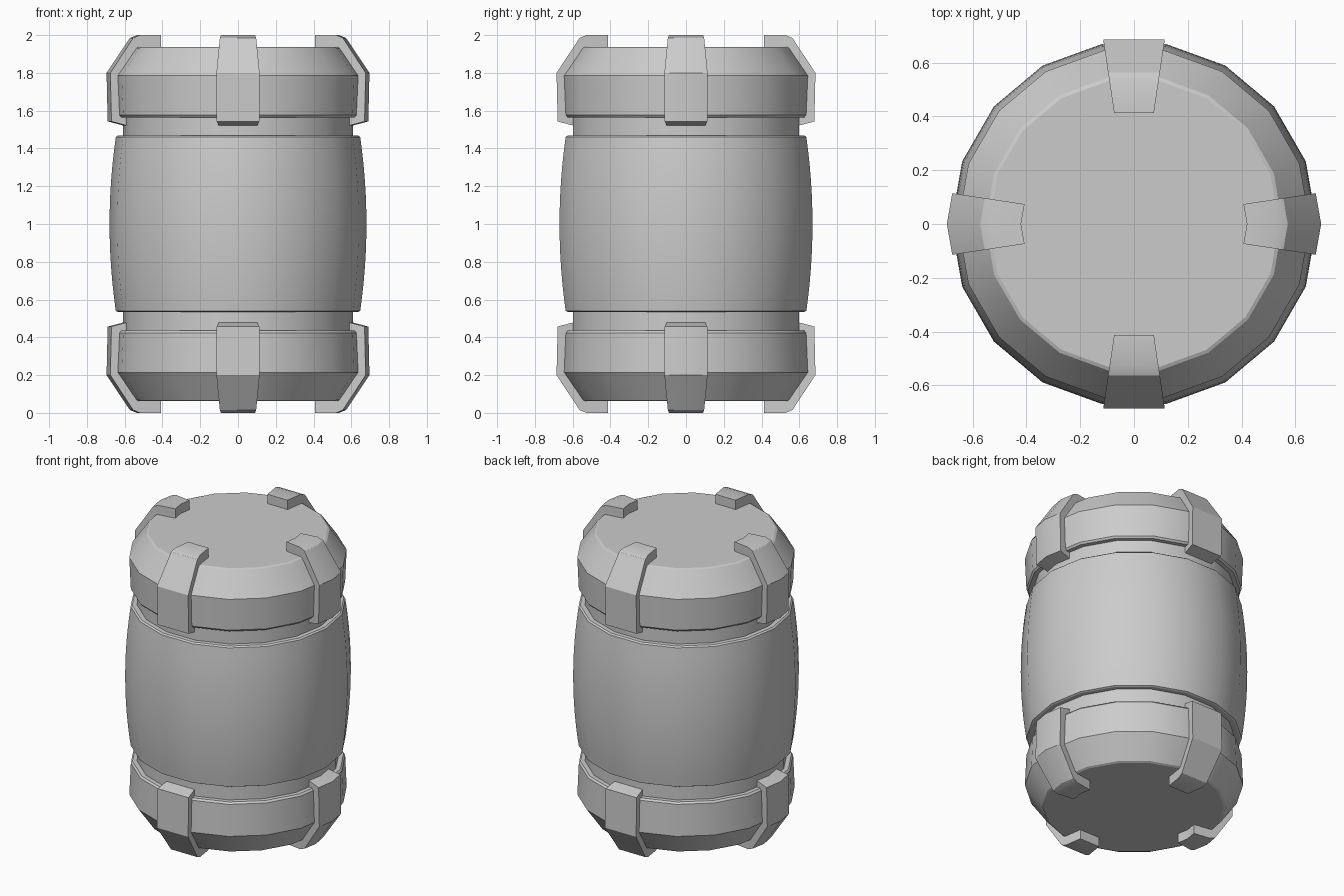
import bpy, bmesh, math

if "Cube" in bpy.data.objects:
    bpy.data.objects.remove(bpy.data.objects["Cube"])

SIDES = 18
K = math.tan(math.radians(10))


def finish(bm, name):
    bmesh.ops.recalc_face_normals(bm, faces=bm.faces)
    me = bpy.data.meshes.new(name)
    bm.to_mesh(me)
    bm.free()
    ob = bpy.data.objects.new(name, me)
    bpy.context.collection.objects.link(ob)
    bpy.ops.object.select_all(action='DESELECT')
    ob.select_set(True)
    bpy.context.view_layer.objects.active = ob
    bpy.ops.object.shade_smooth_by_angle(angle=math.radians(25))
    return ob


def lathe(name, profile, cap_end=False):
    """Spin (radius, z) points into an 18-sided shell."""
    bm = bmesh.new()
    rings = []
    for r, z in profile:
        rings.append([bm.verts.new((r * math.cos(2 * math.pi * i / SIDES),
                                    r * math.sin(2 * math.pi * i / SIDES), z))
                      for i in range(SIDES)])
    for a, b in zip(rings, rings[1:]):
        for i in range(SIDES):
            j = (i + 1) % SIDES
            bm.faces.new((a[i], a[j], b[j], b[i]))
    if cap_end:
        bm.faces.new(rings[-1])
    return finish(bm, name)


def flip(z, top):
    return z if top else 2 - z


def clamp(name, profile, angle, on_corner, top):
    """Wedge-shaped bracket following the cap; bent where it sits on a corner."""
    bm = bmesh.new()
    c, s = math.cos(angle), math.sin(angle)
    rows = []
    for t in (-1, 0, 1):
        row = []
        for r, z in profile:
            w = 0.074 + 0.146 * (r - 0.42)
            x = r - abs(t) * w * K if on_corner else r * math.cos(math.radians(10))
            y = t * w
            row.append(bm.verts.new((x * c - y * s, x * s + y * c, flip(z, top))))
        rows.append(row)
    n = len(profile)
    for a, b in zip(rows, rows[1:]):
        for i in range(n):
            j = (i + 1) % n
            bm.faces.new((a[i], a[j], b[j], b[i]))
    bm.faces.new(rows[0])
    bm.faces.new(rows[-1])
    return finish(bm, name)


# inner barrel seen in the two grooves
lathe("inner_barrel", [(0.608, 0.42), (0.608, 1.58)])

# bulging middle body with chamfered rims
bulge = [(0.68 - 0.033 * (t / 6) ** 2, 1 + 0.46 * t / 6) for t in range(-6, 7)]
lathe("body", [(0.605, 0.535), (0.637, 0.535)] + bulge + [(0.637, 1.468), (0.605, 1.468)])

# end caps
cap = [(0.605, 1.565), (0.636, 1.565), (0.646, 1.577), (0.655, 1.785),
       (0.553, 1.932), (0.54, 1.938)]
# bracket cross-section, hooked under the cap rim
bracket = [(0.42, 2.0), (0.535, 2.0), (0.572, 1.985), (0.696, 1.80), (0.69, 1.543),
           (0.61, 1.522), (0.60, 1.57), (0.635, 1.58), (0.645, 1.78),
           (0.535, 1.93), (0.42, 1.93)]
for label, top in (("top", True), ("bottom", False)):
    lathe(label + "_cap", [(r, flip(z, top)) for r, z in cap], cap_end=True)
    for i in range(4):
        clamp(f"{label}_bracket_{i + 1}", bracket, i * math.pi / 2, i % 2 == 0, top)
